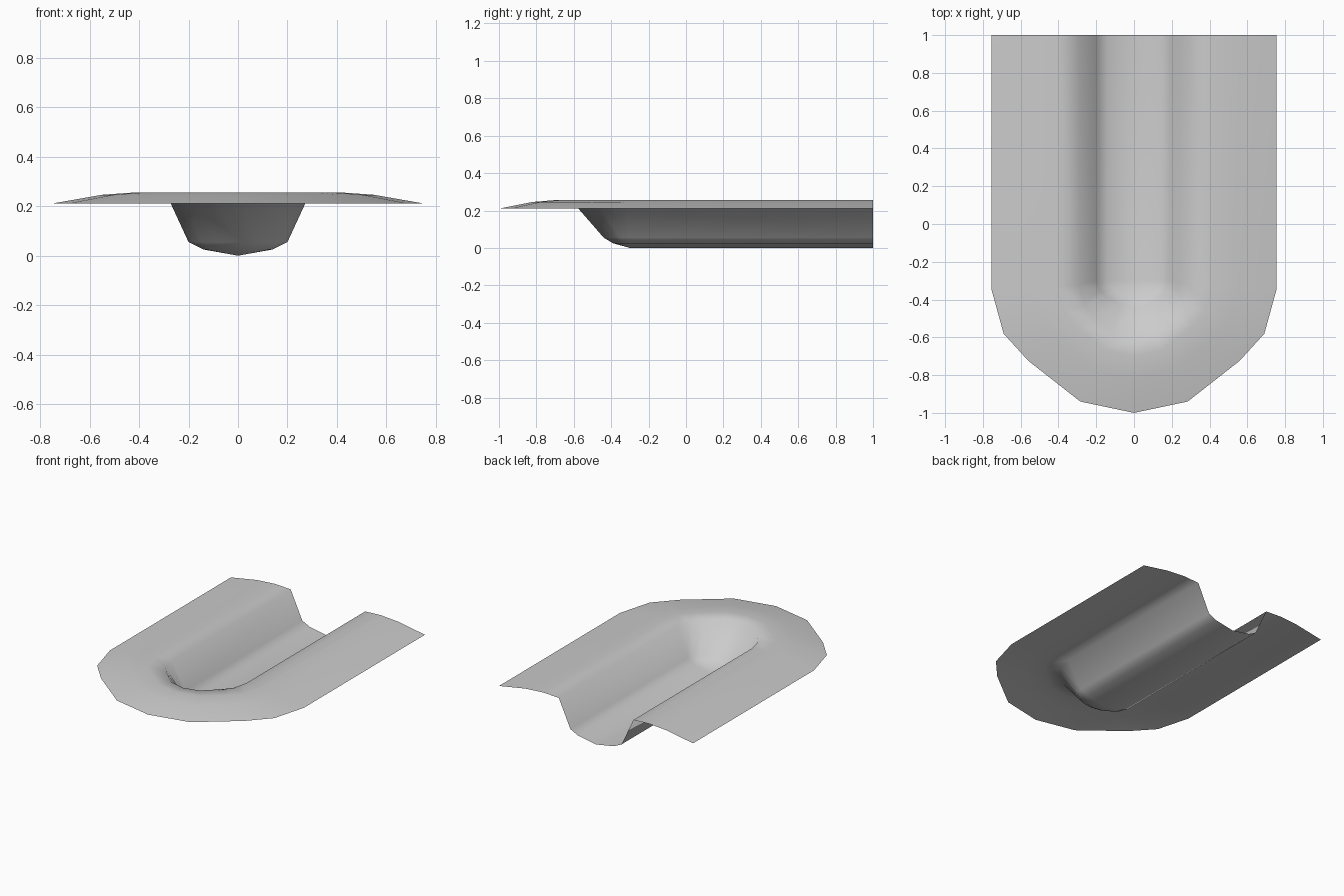
import bpy, bmesh

if "Cube" in bpy.data.objects:
    bpy.data.objects.remove(bpy.data.objects["Cube"])

# Cross-section levels: half width x, height z, y where the end curve starts, y of the nose
LEVELS = [(0.14, 0.025, -0.30, -0.39), (0.20, 0.055, -0.30, -0.44),
          (0.29, 0.25, -0.32, -0.61), (0.41, 0.256, -0.33, -0.70),
          (0.55, 0.246, -0.335, -0.82), (0.755, 0.21, -0.345, -1.0)]
# Unit quarter-curve of the rounded end
END = [(1, 0), (0.914, 0.36), (0.74, 0.58), (0.377, 0.908), (0, 1)]

bm = bmesh.new()


def level_loop(x, z, y0, y1):
    """U-shaped line: back right, round the front end, to back left."""
    right = [(x, 1.0)] + [(x * u, y0 + (y1 - y0) * v) for u, v in END]
    left = [(-px, py) for px, py in reversed(right[:-1])]
    return [bm.verts.new((px, py, z)) for px, py in right + left]


def face(verts):
    f = bm.faces.new(verts)
    f.smooth = True


# Channel floor line: back point and end point
floor_back = bm.verts.new((0, 1, 0))
floor_end = bm.verts.new((0, -0.30, 0))
loops = [level_loop(*lv) for lv in LEVELS]

# Floor: straight strips plus a fan at the end
first = loops[0]
face([floor_back, floor_end, first[1], first[0]])
face([floor_end, floor_back, first[-1], first[-2]])
for a, b in zip(first[1:-2], first[2:-1]):
    face([floor_end, b, a])

# Walls and surrounding rim
for inner, outer in zip(loops, loops[1:]):
    for i in range(len(inner) - 1):
        face([inner[i], inner[i + 1], outer[i + 1], outer[i]])

bmesh.ops.recalc_face_normals(bm, faces=bm.faces)
bm.faces.ensure_lookup_table()
if bm.faces[0].normal.z < 0:
    bmesh.ops.reverse_faces(bm, faces=bm.faces)

mesh = bpy.data.meshes.new("channel")
bm.to_mesh(mesh)
bm.free()
mat = bpy.data.materials.new("light grey")
mat.diffuse_color = (0.6, 0.6, 0.6, 1)
mat.use_nodes = True
mat.node_tree.nodes["Principled BSDF"].inputs["Base Color"].default_value = mat.diffuse_color
mesh.materials.append(mat)
obj = bpy.data.objects.new("rounded_end_channel", mesh)
bpy.context.collection.objects.link(obj)
